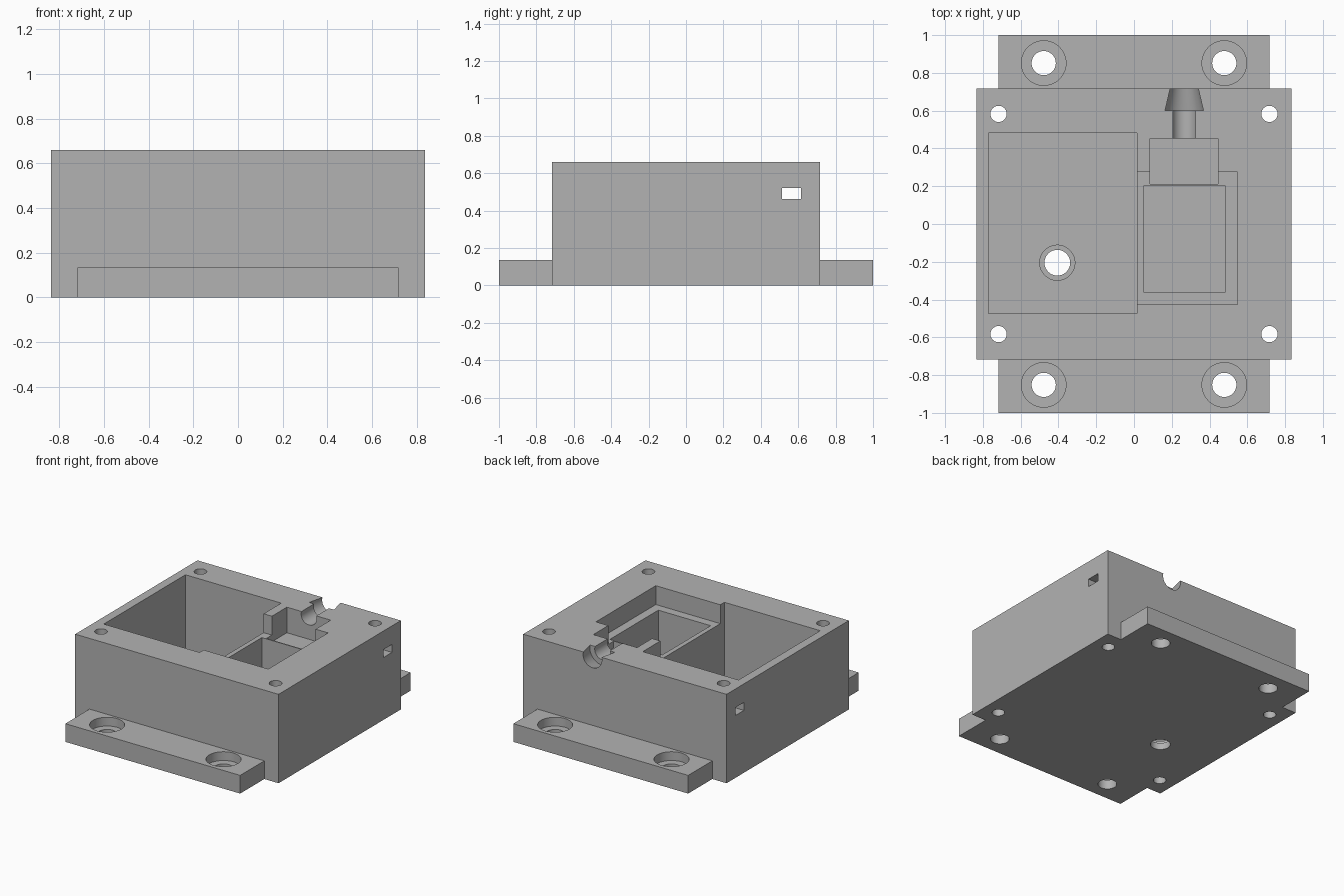
import bpy
from math import radians

if "Cube" in bpy.data.objects:
    bpy.data.objects.remove(bpy.data.objects["Cube"], do_unlink=True)

TOP = 0.66
FLANGE_TOP = 0.135
FLOOR = 0.08
ABOVE = TOP + 0.1

grey = bpy.data.materials.new("plain grey")
grey.use_nodes = True
colour = (0.45, 0.45, 0.45, 1)
grey.diffuse_color = colour
grey.node_tree.nodes["Principled BSDF"].inputs["Base Color"].default_value = colour


def box(name, x0, x1, y0, y1, z0, z1):
    bpy.ops.mesh.primitive_cube_add(
        size=1, location=((x0 + x1) / 2, (y0 + y1) / 2, (z0 + z1) / 2))
    ob = bpy.context.object
    ob.name = name
    ob.scale = (x1 - x0, y1 - y0, z1 - z0)
    bpy.ops.object.transform_apply(location=True, rotation=True, scale=True)
    ob.data.materials.append(grey)
    return ob


def bore(name, x, y, r, z0, z1):
    bpy.ops.mesh.primitive_cylinder_add(
        vertices=48, radius=r, depth=z1 - z0, location=(x, y, (z0 + z1) / 2))
    ob = bpy.context.object
    ob.name = name
    ob.data.materials.append(grey)
    return ob


def channel(name, x, z, y0, y1, r0, r1):
    # Round channel along y, radius r0 at y0 and r1 at y1
    bpy.ops.mesh.primitive_cone_add(
        vertices=48, radius1=r0, radius2=r1, depth=y1 - y0,
        location=(x, (y0 + y1) / 2, z), rotation=(radians(-90), 0, 0))
    ob = bpy.context.object
    ob.name = name
    ob.data.materials.append(grey)
    return ob


def combine(target, tool, operation):
    mod = target.modifiers.new(tool.name, "BOOLEAN")
    mod.operation = operation
    mod.solver = "EXACT"
    mod.object = tool
    bpy.context.view_layer.objects.active = target
    bpy.ops.object.modifier_apply(modifier=mod.name)
    bpy.data.objects.remove(tool, do_unlink=True)


# Housing block with mounting flanges front and back
housing = box("housing", -0.835, 0.835, -0.717, 0.717, 0, TOP)
combine(housing, box("flange", -0.718, 0.718, -1, 1, 0, FLANGE_TOP), "UNION")

# Pockets open at the top
cutters = [
    box("main_pocket", -0.77, 0.017, -0.475, 0.483, FLOOR, ABOVE),
    box("shelf_pocket", 0, 0.547, -0.427, 0.276, TOP - 0.14, ABOVE),
    box("inner_pocket", 0.052, 0.482, -0.363, 0.205, FLOOR, ABOVE),
    box("fitting_pocket", 0.085, 0.445, 0.213, 0.452, 0.47, ABOVE),
]

# Hose fitting channel and the tie slot that runs across the block
hose_x, hose_z = 0.266, 0.64
cutters += [
    channel("neck_channel", hose_x, hose_z, 0.44, 0.61, 0.064, 0.064),
    channel("barb_channel", hose_x, hose_z, 0.6, 0.73, 0.104, 0.074),
    box("tie_slot", -1, 1, 0.513, 0.614, 0.463, 0.522),
]

# Drain hole with countersunk rim in the main pocket floor
cutters += [
    bore("drain_hole", -0.406, -0.205, 0.068, -0.1, 0.3),
    bore("drain_rim", -0.406, -0.205, 0.093, FLOOR - 0.03, 0.3),
]

# Lid screw holes and counterbored flange holes
for sx in (-1, 1):
    for sy in (-1, 1):
        cutters += [
            bore("lid_hole", sx * 0.717, sy * 0.583, 0.043, -0.1, ABOVE),
            bore("flange_hole", sx * 0.478, sy * 0.852, 0.064, -0.1, 0.3),
            bore("flange_counterbore", sx * 0.478, sy * 0.852, 0.118,
                 FLANGE_TOP - 0.065, 0.3),
        ]

for cutter in cutters:
    combine(housing, cutter, "DIFFERENCE")

bpy.ops.object.select_all(action="DESELECT")
housing.select_set(True)
bpy.context.view_layer.objects.active = housing
bpy.ops.object.shade_smooth_by_angle(angle=radians(30))
